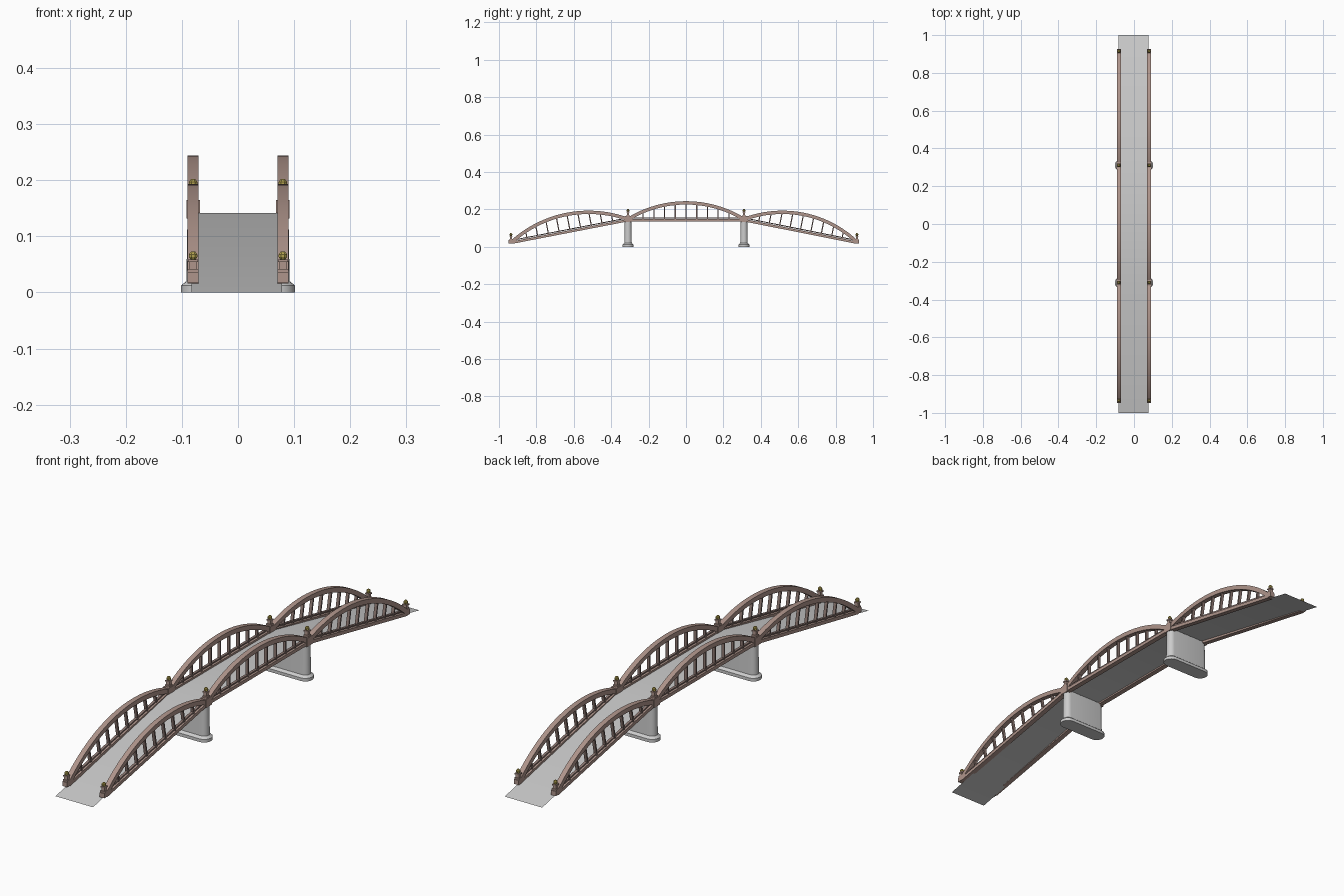
import bpy, bmesh, math
from mathutils import Vector

if "Cube" in bpy.data.objects:
    bpy.data.objects.remove(bpy.data.objects["Cube"])


def material(name, rgb):
    m = bpy.data.materials.new(name)
    m.diffuse_color = (*rgb, 1)
    m.use_nodes = True
    m.node_tree.nodes["Principled BSDF"].inputs["Base Color"].default_value = m.diffuse_color
    return m


BROWN = material("brown_paint", (0.43, 0.30, 0.26))
DARK = material("dark_brown", (0.27, 0.19, 0.17))
YELLOW = material("lamp_yellow", (0.45, 0.36, 0.08))


def finish(name, bm, mat=None, mirror=False):
    bmesh.ops.recalc_face_normals(bm, faces=bm.faces)
    me = bpy.data.meshes.new(name)
    bm.to_mesh(me)
    bm.free()
    ob = bpy.data.objects.new(name, me)
    bpy.context.collection.objects.link(ob)
    if mat:
        me.materials.append(mat)
    if mirror:
        ob.modifiers.new("mirror", 'MIRROR')
    return ob


def prism(bm, pts, x0, x1):
    """Extrude a y-z outline between two x positions."""
    a = [bm.verts.new((x0, p[0], p[1])) for p in pts]
    b = [bm.verts.new((x1, p[0], p[1])) for p in pts]
    n = len(pts)
    bm.faces.new(a)
    bm.faces.new(b[::-1])
    for i in range(n):
        bm.faces.new((a[i], a[(i + 1) % n], b[(i + 1) % n], b[i]))


def loft(bm, rings):
    loops = [[bm.verts.new(p) for p in r] for r in rings]
    n = len(loops[0])
    bm.faces.new(loops[0][::-1])
    bm.faces.new(loops[-1])
    for a, b in zip(loops, loops[1:]):
        for i in range(n):
            bm.faces.new((a[i], a[(i + 1) % n], b[(i + 1) % n], b[i]))


def span(name, a, b, rise=0.088, hangers=9):
    """Arch, bottom chord, rail and hangers between two y-z points."""
    a, b = Vector(a), Vector(b)
    u = (b - a).normalized()
    v = Vector((-u.y, u.x))
    mid, half = (a + b) / 2, (b - a).length / 2
    R = (half ** 2 + rise ** 2) / (2 * rise)
    ang = math.asin(half / R)

    def at(s, h):
        return mid + u * s + v * h

    def quad(s0, s1, h0, h1):
        return [at(s0, h0), at(s1, h0), at(s1, h1), at(s0, h1)]

    # curved arch rib
    bm = bmesh.new()
    steps, t = 24, 0.009
    angs = [-ang + 2 * ang * i / steps for i in range(steps + 1)]
    out = [[at(r * math.sin(q), r * math.cos(q) - R + rise) for q in angs]
           for r in (R + t, R - t)]
    c = [[[bm.verts.new((x, p.x, p.y)) for p in side] for side in out]
         for x in (0.07, 0.09)]
    rows = [c[0][0], c[1][0], c[1][1], c[0][1]]
    for k in range(4):
        p, q = rows[k], rows[(k + 1) % 4]
        for i in range(steps):
            bm.faces.new((p[i], p[i + 1], q[i + 1], q[i]))
    for i in (0, -1):
        bm.faces.new([r[i] for r in rows])
    finish(name + "_arch", bm, BROWN, True)

    # bottom chord
    bm = bmesh.new()
    prism(bm, quad(-half, half, -0.011, 0.002), 0.07, 0.09)
    finish(name + "_chord", bm, BROWN, True)

    # narrow rail and hangers
    bm = bmesh.new()
    prism(bm, quad(-half + 0.02, half - 0.02, 0.005, 0.010), 0.075, 0.085)
    for i in range(hangers):
        s = half * 0.74 * (2 * i / (hangers - 1) - 1)
        top = math.sqrt(R * R - s * s) - R + rise
        prism(bm, quad(s - 0.003, s + 0.003, 0, top), 0.074, 0.086)
    finish(name + "_hangers", bm, DARK, True)


def block(bm, y, hy, z0, z1, hx):
    prism(bm, [(y - hy, z0), (y + hy, z0), (y + hy, z1), (y - hy, z1)],
          0.08 - hx, 0.08 + hx)


def post(name, y, z, foot_z, foot_y, foot_x):
    """Foot block, shaft, cap and faceted lamp; z is the top of the foot."""
    bm = bmesh.new()
    block(bm, y, foot_y, foot_z, z, foot_x)
    block(bm, y, 0.009, z, z + 0.006, 0.010)
    block(bm, y, 0.006, z + 0.006, z + 0.018, 0.007)
    block(bm, y, 0.009, z + 0.018, z + 0.023, 0.009)
    finish(name + "_post", bm, BROWN, True)
    bm = bmesh.new()
    loft(bm, [[(0.08 + r * math.cos(k * math.pi / 4 + math.pi / 8),
                y + r * math.sin(k * math.pi / 4 + math.pi / 8), z + dz)
               for k in range(8)]
              for dz, r in ((0.023, 0.005), (0.027, 0.008),
                            (0.032, 0.008), (0.037, 0.004))])
    finish(name + "_lamp", bm, YELLOW, True)


# thin road deck
bm = bmesh.new()
rows = [[bm.verts.new((x, y, z)) for x in (-0.083, 0.078)]
        for y, z in ((-1, 0), (-0.327, 0.142), (0.327, 0.142), (1, 0))]
for p, q in zip(rows, rows[1:]):
    bm.faces.new((p[0], p[1], q[1], q[0]))
finish("road_deck", bm)

# arched spans
span("front_span", (-0.93, 0.027), (-0.31, 0.147))
span("middle_span", (-0.31, 0.147), (0.31, 0.147))
span("back_span", (0.31, 0.147), (0.912, 0.027))

# posts over the piers and at the ends
for label, y in (("front_pier", -0.31), ("back_pier", 0.31)):
    post(label, y, 0.165, 0.132, 0.018, 0.012)
for label, y in (("front_end", -0.936), ("back_end", 0.914)):
    post(label, y, 0.036, 0.018, 0.012, 0.010)


# round-ended piers with a flared footing
def stadium(y, r, z):
    pts = []
    for sx, start in ((1, -math.pi / 2), (-1, math.pi / 2)):
        for k in range(11):
            q = start + math.pi * k / 10
            pts.append((sx * 0.072 + r * math.cos(q), y + r * math.sin(q), z))
    return pts


for label, y in (("front_pier", -0.31), ("back_pier", 0.31)):
    bm = bmesh.new()
    loft(bm, [stadium(y, r, z) for z, r in
              ((0, 0.030), (0.012, 0.030), (0.020, 0.020), (0.139, 0.018))])
    finish(label, bm)

# smooth curved faces, keep edges sharp
for ob in bpy.data.objects:
    ob.select_set(True)
    bpy.context.view_layer.objects.active = ob
bpy.ops.object.shade_smooth_by_angle(angle=math.radians(30))
